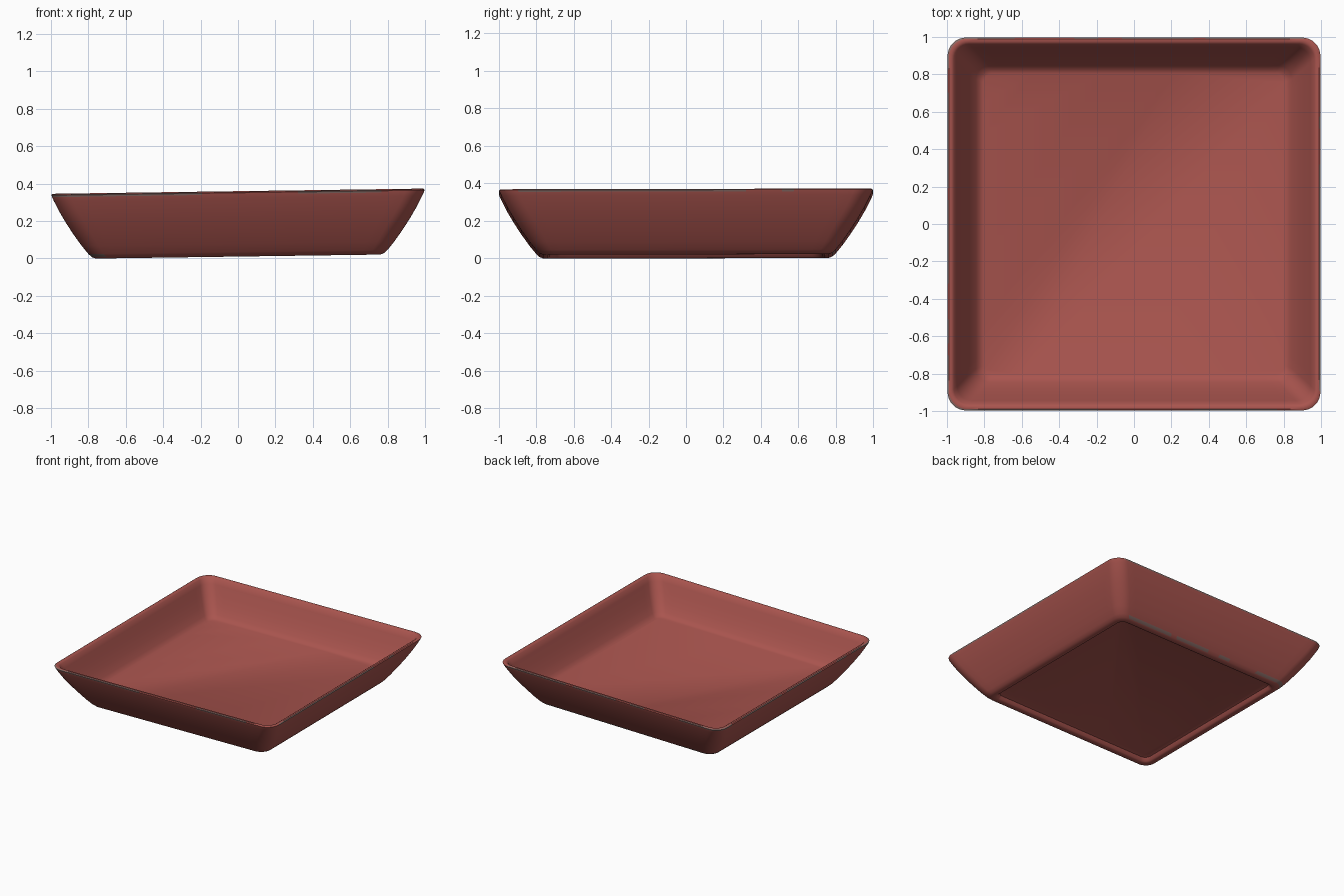
import bpy, bmesh, math, random

random.seed(4)
if "Cube" in bpy.data.objects:
    bpy.data.objects.remove(bpy.data.objects["Cube"])


def make_material(name, color):
    mat = bpy.data.materials.new(name)
    mat.use_nodes = True
    mat.diffuse_color = (*color, 1)
    bsdf = mat.node_tree.nodes["Principled BSDF"]
    bsdf.inputs["Base Color"].default_value = (*color, 1)
    bsdf.inputs["Roughness"].default_value = 0.7
    return mat


brick_red = make_material("brick red glaze", (0.40, 0.09, 0.077))
worn_grey = make_material("worn grey edge", (0.25, 0.15, 0.135))

ARC, SIDE = 8, 28  # steps per rounded corner and per straight side


def rounded_square(half, z, radius):
    """Points of a rounded square, with a gentle lean of the whole dish."""
    points = []
    c = half - radius
    for k in range(4):
        turn = k * math.pi / 2
        local = [(half, -c + 2 * c * i / SIDE) for i in range(SIDE)]
        for i in range(ARC):
            a = math.pi / 2 * i / ARC
            local.append((c + radius * math.cos(a), c + radius * math.sin(a)))
        for x, y in local:
            px = x * math.cos(turn) - y * math.sin(turn)
            py = x * math.sin(turn) + y * math.cos(turn)
            points.append((px, py, z + 0.011 + 0.014 * px + 0.002 * py))
    return points


# Section from the underside, out over the foot, up the wall, over the lip, down to the floor
section = [
    (0.69, 0.035, 0.04), (0.715, 0.028, 0.05), (0.728, 0.006, 0.05),
    (0.74, 0.0, 0.06), (0.762, 0.0, 0.07), (0.782, 0.008, 0.08),
    (0.80, 0.025, 0.08), (0.835, 0.068, 0.09), (0.88, 0.131, 0.10),
    (0.92, 0.193, 0.10), (0.955, 0.253, 0.10), (0.985, 0.312, 0.10),
    (0.994, 0.332, 0.10), (0.997, 0.341, 0.10), (0.99, 0.346, 0.10),
    (0.975, 0.346, 0.09), (0.963, 0.338, 0.08), (0.945, 0.30, 0.08),
    (0.915, 0.235, 0.08), (0.88, 0.17, 0.075), (0.845, 0.115, 0.07),
    (0.825, 0.094, 0.06), (0.805, 0.085, 0.05),
]
LIP_ROWS, FOOT_ROW = (12, 13), 5

bm = bmesh.new()
rings = [[bm.verts.new(p) for p in rounded_square(*s)] for s in section]
count = len(rings[0])

# Chipped stretches along the lip and along two edges of the foot
worn, state = [], True
for j in range(count):
    if random.random() < 0.3:
        state = random.random() < 0.6
    worn.append(state)

for row in range(len(rings) - 1):
    a, b = rings[row], rings[row + 1]
    for j in range(count):
        n = (j + 1) % count
        face = bm.faces.new((a[j], a[n], b[n], b[j]))
        side = j // (ARC + SIDE)
        if worn[j] and (row in LIP_ROWS or (row == FOOT_ROW and side in (1, 2))):
            face.material_index = 1

# Recessed underside and inner floor
bm.faces.new(list(reversed(rings[0])))
bm.faces.new(rings[-1])
bmesh.ops.recalc_face_normals(bm, faces=bm.faces)

mesh = bpy.data.meshes.new("square_dish")
bm.to_mesh(mesh)
bm.free()
mesh.materials.append(brick_red)
mesh.materials.append(worn_grey)
dish = bpy.data.objects.new("square_dish", mesh)
bpy.context.collection.objects.link(dish)

bpy.ops.object.select_all(action="DESELECT")
dish.select_set(True)
bpy.context.view_layer.objects.active = dish
bpy.ops.object.shade_smooth_by_angle(angle=math.radians(35))
